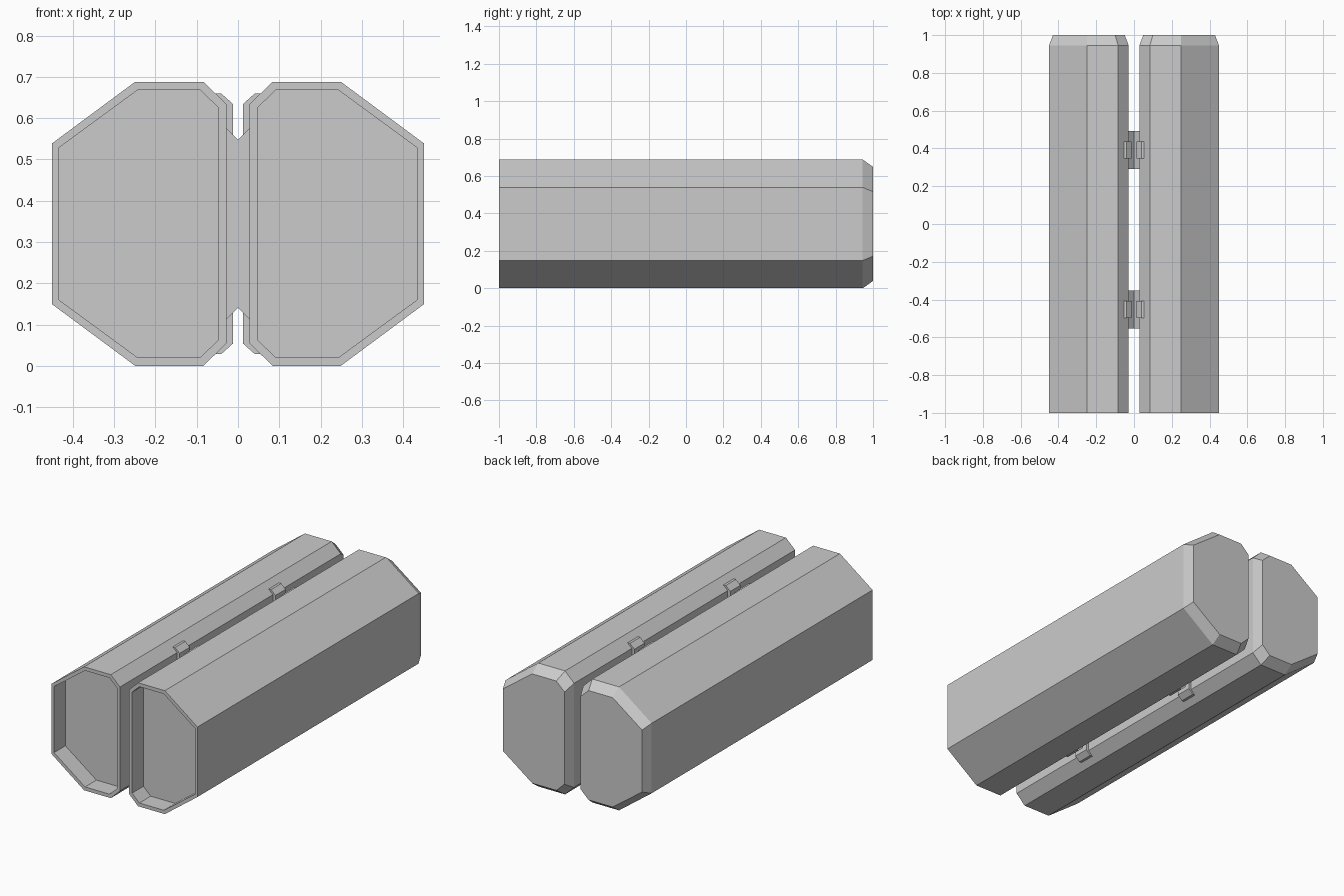
import bpy, bmesh

if "Cube" in bpy.data.objects:
    bpy.data.objects.remove(bpy.data.objects["Cube"])

MID = 0.344  # height of the tank axis


def full(half):
    """Close an upper half profile (x, height above axis) with its mirror image."""
    return [(x, MID + h) for x, h in half] + [(x, MID - h) for x, h in reversed(half)]


def loft(name, rings, mirror=False):
    """Skin (y, profile) rings in order and cap both ends."""
    bm = bmesh.new()
    loops = [[bm.verts.new((x, y, z)) for x, z in prof] for y, prof in rings]
    for a, b in zip(loops, loops[1:]):
        for i in range(len(a)):
            j = (i + 1) % len(a)
            bm.faces.new((a[i], a[j], b[j], b[i]))
    bm.faces.new(loops[0])
    bm.faces.new(loops[-1])
    bmesh.ops.recalc_face_normals(bm, faces=bm.faces)
    mesh = bpy.data.meshes.new(name)
    bm.to_mesh(mesh)
    bm.free()
    ob = bpy.data.objects.new(name, mesh)
    bpy.context.collection.objects.link(ob)
    if mirror:
        ob.modifiers.new("Mirror", 'MIRROR').use_mirror_merge = False
    return ob


# Tank pair: chamfered back end, recessed front end
outer = full([(0.028, 0.29), (0.084, 0.344), (0.249, 0.344), (0.45, 0.195)])
inner = full([(0.047, 0.281), (0.092, 0.324), (0.243, 0.324), (0.434, 0.184)])
back = [(0.239 + (x - 0.239) * 0.9, MID + (z - MID) * 0.886) for x, z in outer]
loft("tank", [(1, back), (0.945, outer), (-1, outer), (-1, inner), (-0.9, inner)], True)

# Bridges joining the tanks, and straps wrapped on each tank's inner side
bridge = full([(-0.029, 0.232), (0, 0.203), (0.029, 0.232)])
strap = full([(0.012, 0.29), (0.04, 0.315), (0.056, 0.315), (0.03, 0.289)])
for label, y in (("rear", 0.392), ("front", -0.452)):
    loft(label + "_bridge", [(y - 0.1, bridge), (y + 0.1, bridge)])
    loft(label + "_strap", [(y - 0.045, strap), (y + 0.045, strap)], True)
